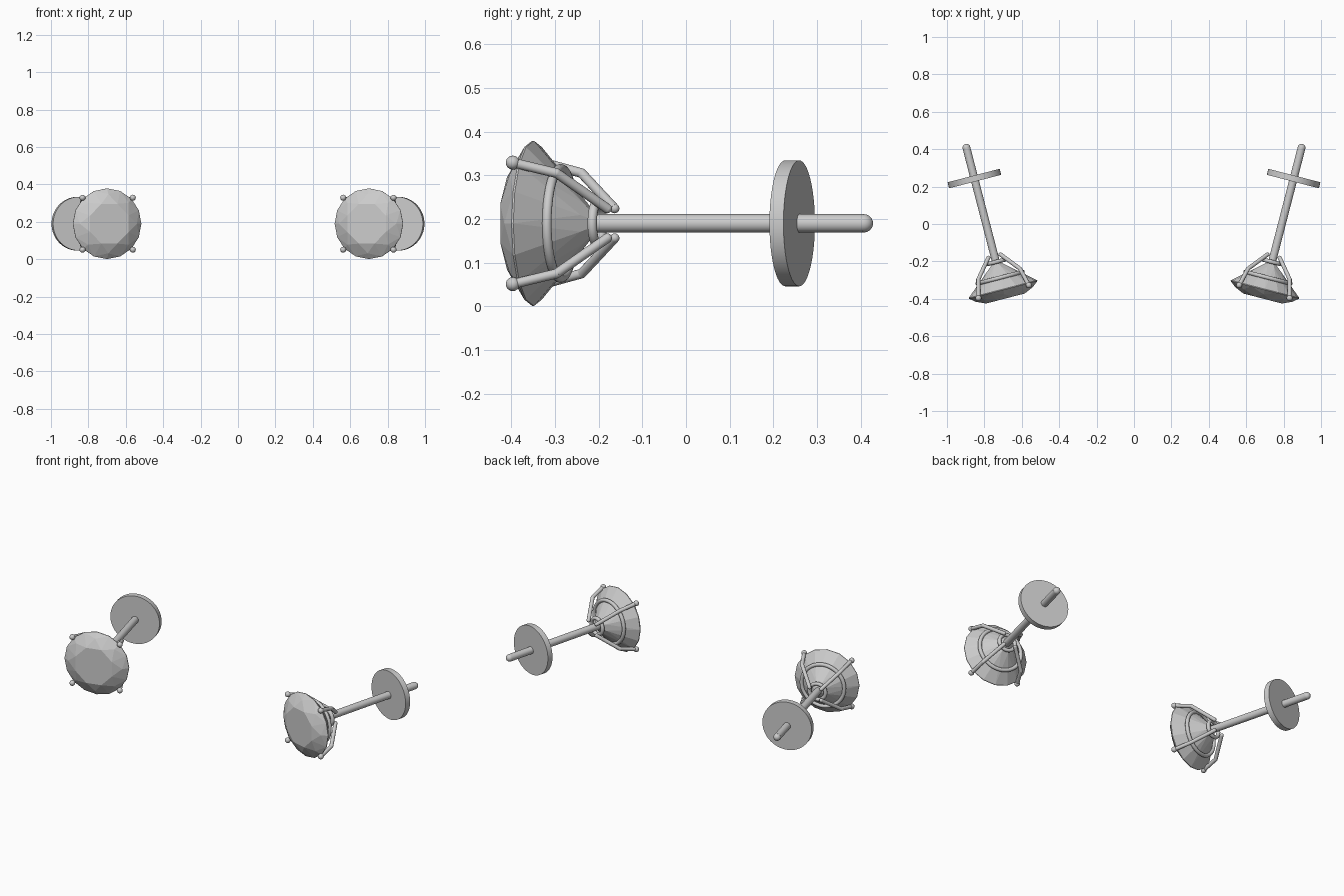
import bpy, bmesh
from math import sin, cos, pi, radians
from mathutils import Matrix, Vector

if "Cube" in bpy.data.objects:
    bpy.data.objects.remove(bpy.data.objects["Cube"])

# Each stud is modelled along local +Z (gem girdle at 0, post going back), then placed


def finish(name, bm, place, smooth=True):
    bmesh.ops.recalc_face_normals(bm, faces=bm.faces)
    mesh = bpy.data.meshes.new(name)
    bm.to_mesh(mesh)
    bm.free()
    obj = bpy.data.objects.new(name, mesh)
    bpy.context.collection.objects.link(obj)
    obj.matrix_world = place
    if smooth:
        bpy.ops.object.select_all(action='DESELECT')
        obj.select_set(True)
        bpy.context.view_layer.objects.active = obj
        bpy.ops.object.shade_smooth_by_angle(angle=radians(35))
    return obj


def rod(bm, a, b, r, segs=16):
    a, b = Vector(a), Vector(b)
    m = Matrix.Translation((a + b) / 2) @ (b - a).to_track_quat('Z', 'Y').to_matrix().to_4x4()
    bmesh.ops.create_cone(bm, cap_ends=True, segments=segs, radius1=r, radius2=r,
                          depth=(b - a).length, matrix=m)


def ball(bm, p, r):
    bmesh.ops.create_uvsphere(bm, u_segments=16, v_segments=10, radius=r,
                              matrix=Matrix.Translation(p))


def ring(name, z, major, minor, place, n=48, k=12):
    bm = bmesh.new()
    v = [[bm.verts.new(((major + minor * cos(2 * pi * j / k)) * cos(2 * pi * i / n),
                        (major + minor * cos(2 * pi * j / k)) * sin(2 * pi * i / n),
                        z + minor * sin(2 * pi * j / k))) for j in range(k)] for i in range(n)]
    for i in range(n):
        for j in range(k):
            i2, j2 = (i + 1) % n, (j + 1) % k
            bm.faces.new((v[i][j], v[i2][j], v[i2][j2], v[i][j2]))
    finish(name, bm, place)


def gem(name, place):
    # facet rings: sides, radius, height, turn (in 16ths); the hull makes the facets
    bm = bmesh.new()
    rings = [(8, .115, -.05, .5), (8, .158, -.027, 0), (16, .189, -.002, 0),
             (16, .189, .002, 0), (8, .05, .124, .5)]
    for n, r, z, turn in rings:
        for i in range(n):
            a = 2 * pi * (i + turn) / n
            bm.verts.new((r * cos(a), r * sin(a), z))
    bm.verts.new((0, 0, .163))
    bmesh.ops.convex_hull(bm, input=bm.verts)
    bmesh.ops.dissolve_limit(bm, angle_limit=radians(1), verts=bm.verts, edges=bm.edges)
    finish(name, bm, place, smooth=False)


def stud(side, tag):
    place = (Matrix.Translation((side * .70, -.35, .19))
             @ Matrix.Rotation(radians(-14.5 * side), 4, 'Z')
             @ Matrix.Rotation(radians(-90), 4, 'X'))
    gem(tag + "_gem", place)

    # basket rings
    ring(tag + "_upper_ring", .065, .125, .011, place)
    ring(tag + "_lower_ring", .152, .047, .011, place)

    # four bent prongs with ball tips
    for i, (sx, sy) in enumerate([(1, 1), (-1, 1), (-1, -1), (1, -1)]):
        bm = bmesh.new()
        pts = [(sx * d, sy * d, z) for d, z in [(.139, -.012), (.115, .085), (.034, .184)]]
        rod(bm, pts[0], pts[1], .011)
        rod(bm, pts[1], pts[2], .011)
        ball(bm, pts[0], .016)
        ball(bm, pts[1], .011)
        ball(bm, pts[2], .011)
        finish(f"{tag}_prong_{i + 1}", bm, place)

    # post with rounded end
    bm = bmesh.new()
    rod(bm, (0, 0, .145), (0, 0, .782), .021, 24)
    ball(bm, (0, 0, .782), .021)
    finish(tag + "_post", bm, place)

    # backing disc
    bm = bmesh.new()
    rod(bm, (0, 0, .596), (0, 0, .629), .144, 64)
    finish(tag + "_backing_disc", bm, place)


stud(1, "right")
stud(-1, "left")
